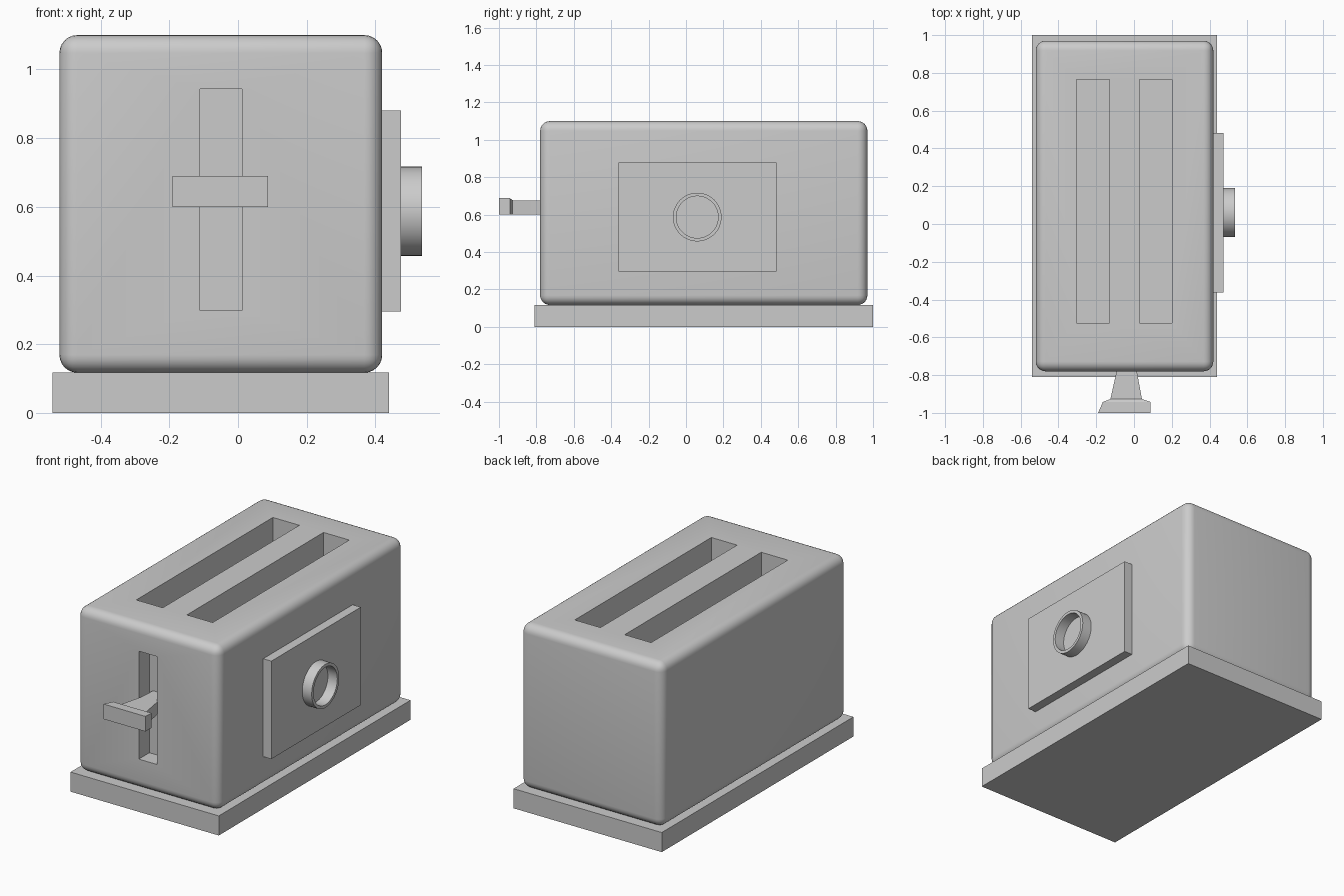
import bpy, bmesh, math

if "Cube" in bpy.data.objects:
    bpy.data.objects.remove(bpy.data.objects["Cube"])


def make_object(name, bm):
    bmesh.ops.recalc_face_normals(bm, faces=bm.faces)
    mesh = bpy.data.meshes.new(name)
    bm.to_mesh(mesh)
    bm.free()
    ob = bpy.data.objects.new(name, mesh)
    bpy.context.collection.objects.link(ob)
    return ob


def box(name, lo, hi, radius=0):
    bm = bmesh.new()
    bmesh.ops.create_cube(bm, size=1)
    for v in bm.verts:
        v.co = [(a + b) / 2 + c * (b - a) for a, b, c in zip(lo, hi, v.co)]
    if radius:
        bmesh.ops.bevel(bm, geom=bm.edges[:], offset=radius, segments=6,
                        profile=0.5, affect='EDGES')
    return make_object(name, bm)


def select(ob):
    bpy.ops.object.select_all(action='DESELECT')
    ob.select_set(True)
    bpy.context.view_layer.objects.active = ob


def smooth(ob):
    select(ob)
    bpy.ops.object.shade_smooth_by_angle(angle=math.radians(30))


def cut(ob, cutter):
    mod = ob.modifiers.new("cut", 'BOOLEAN')
    mod.operation = 'DIFFERENCE'
    mod.solver = 'EXACT'
    mod.object = cutter
    select(ob)
    bpy.ops.object.modifier_apply(modifier=mod.name)
    bpy.data.objects.remove(cutter, do_unlink=True)


# Base plate
box("base", (-0.54, -0.81, 0), (0.44, 1.0, 0.117))

# Rounded body with two bread slots and the lever slot
body = box("body", (-0.52, -0.78, 0.117), (0.42, 0.97, 1.10), 0.052)
for x0, x1 in ((-0.305, -0.13), (0.03, 0.2)):
    cut(body, box("bread_slot", (x0, -0.525, 0.3), (x1, 0.765, 1.2)))
cut(body, box("lever_slot", (-0.11, -0.9, 0.298), (0.012, -0.68, 0.943)))
smooth(body)

# Side control panel
box("control_panel", (0.41, -0.362, 0.295), (0.474, 0.483, 0.88))

# Hollow dial ring on the panel
bm = bmesh.new()
n, rings = 48, []
for x, r in ((0.474, 0.13), (0.536, 0.13), (0.536, 0.112), (0.474, 0.112)):
    rings.append([bm.verts.new((x, 0.06 + r * math.cos(2 * math.pi * i / n),
                                0.587 + r * math.sin(2 * math.pi * i / n)))
                  for i in range(n)])
for k in range(4):
    a, b = rings[k], rings[(k + 1) % 4]
    for i in range(n):
        j = (i + 1) % n
        bm.faces.new((a[i], a[j], b[j], b[i]))
smooth(make_object("dial", bm))

# Push lever: flared stem and wide handle, left/right x per station along y
stations = [(-0.68, -0.085, 0.005, 0.675), (-0.78, -0.092, 0.015, 0.675),
            (-0.927, -0.125, 0.042, 0.677), (-0.942, -0.165, 0.088, 0.688),
            (-1.0, -0.19, 0.088, 0.69)]
bm = bmesh.new()
loops = [[bm.verts.new(c) for c in ((l, y, 0.6), (r, y, 0.6), (r, y, top), (l, y, top))]
         for y, l, r, top in stations]
for a, b in zip(loops, loops[1:]):
    for i in range(4):
        j = (i + 1) % 4
        bm.faces.new((a[i], a[j], b[j], b[i]))
bm.faces.new(loops[0])
bm.faces.new(loops[-1])
smooth(make_object("lever", bm))
